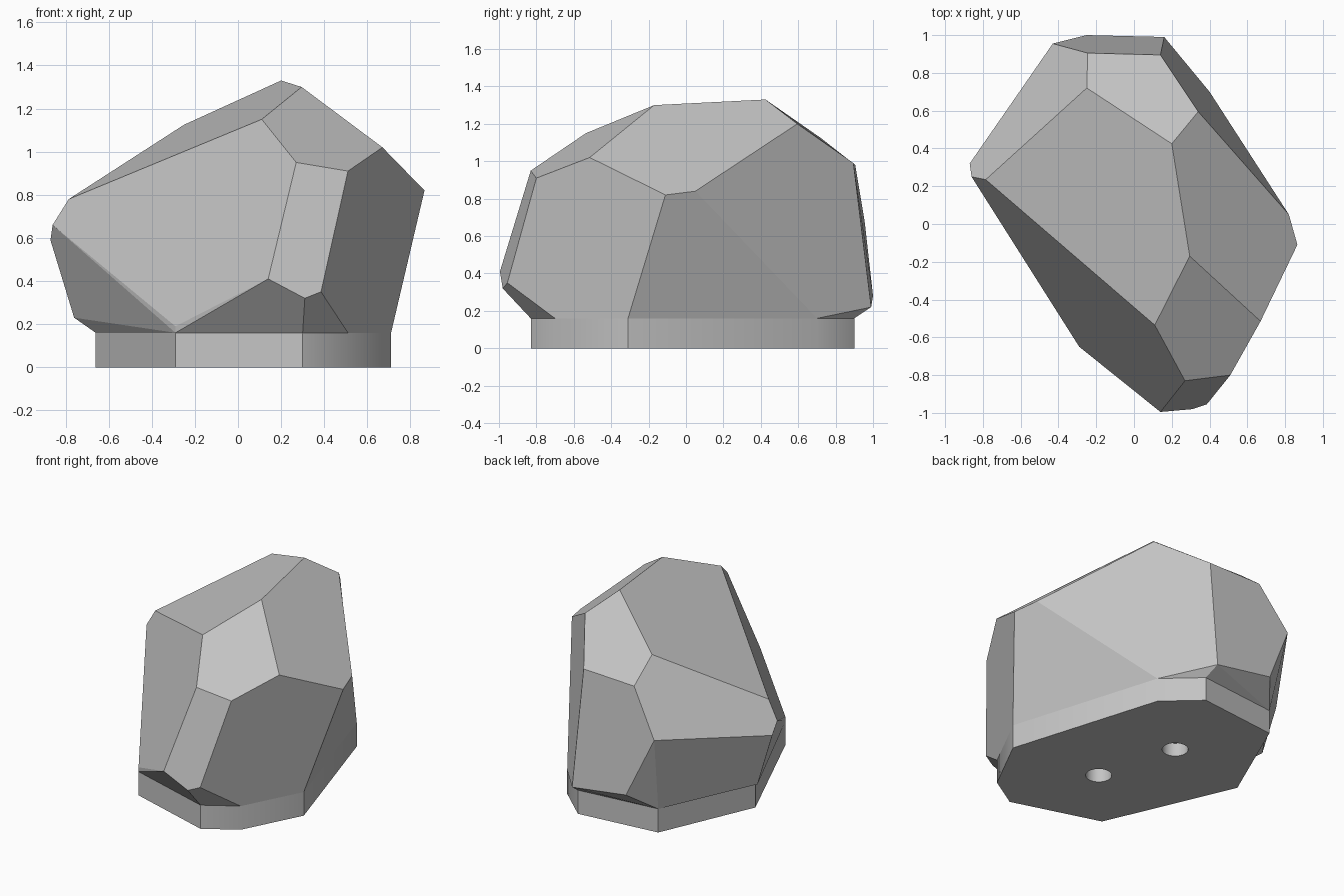
import bpy
import bmesh
import math
from mathutils import Vector

old = bpy.data.objects.get("Cube")
if old:
    bpy.data.objects.remove(old, do_unlink=True)

BASE_TOP = 0.16
HOLE_RADIUS = 0.08
HOLE_DEPTH = 0.09

# One plain grey for the whole model
grey = bpy.data.materials.new("stone grey")
grey.use_nodes = True
colour = (0.55, 0.55, 0.55, 1)
grey.diffuse_color = colour
grey.node_tree.nodes["Principled BSDF"].inputs["Base Color"].default_value = colour


def make_object(name, bm):
    """Turn a bmesh into a linked object with the grey material."""
    bmesh.ops.recalc_face_normals(bm, faces=bm.faces[:])
    mesh = bpy.data.meshes.new(name)
    bm.to_mesh(mesh)
    bm.free()
    mesh.materials.append(grey)
    obj = bpy.data.objects.new(name, mesh)
    bpy.context.scene.collection.objects.link(obj)
    return obj


# Footprint shared by the base and the underside of the rock
footprint = [(-.29, -.65), (.30, -.83), (.51, -.70), (.71, -.31), (.40, .70),
             (.18, .90), (-.38, .84), (-.66, .20)]

# Corners of the faceted rock
crown = [(.20, .425, 1.33), (.295, -.17, 1.30), (.11, -.535, 1.15),
         (.34, .595, 1.20), (-.25, .72, 1.125)]
shoulder = [(.27, -.83, .95), (.51, -.80, .91), (.67, -.515, 1.02),
            (.865, -.11, .82), (.82, .05, .84), (.14, .895, .99),
            (-.245, .905, .98), (-.785, .235, .78), (-.86, .25, .66),
            (-.87, .32, .59), (-.43, .955, .68)]
skirt = [(.14, -.995, .41), (.31, -.98, .32), (.385, -.955, .35),
         (-.29, -.65, .19), (.16, .99, .22), (-.25, 1.0, .28),
         (-.76, .32, .23)]

# Rock: convex hull of the corners with near-flat facets merged
bm = bmesh.new()
for p in crown + shoulder + skirt + [(x, y, BASE_TOP) for x, y in footprint]:
    bm.verts.new(p)
hull = bmesh.ops.convex_hull(bm, input=bm.verts[:])
loose = [v for v in bm.verts if not v.link_faces]
bmesh.ops.delete(bm, geom=loose, context='VERTS')
bmesh.ops.dissolve_limit(bm, angle_limit=math.radians(5),
                         verts=bm.verts[:], edges=bm.edges[:])
rock = make_object("rock", bm)

# Base: footprint extruded up to the rock
bm = bmesh.new()
floor = bm.faces.new([bm.verts.new((x, y, 0)) for x, y in footprint])
wall = bmesh.ops.extrude_face_region(bm, geom=[floor], use_keep_orig=True)
lifted = [g for g in wall["geom"] if isinstance(g, bmesh.types.BMVert)]
bmesh.ops.translate(bm, verts=lifted, vec=Vector((0, 0, BASE_TOP)))
base = make_object("base", bm)

# Two round sockets cut into the underside
for i, (x, y) in enumerate([(-.065, .315), (.09, -.23)]):
    bm = bmesh.new()
    bmesh.ops.create_cone(bm, cap_ends=True, segments=32, radius1=HOLE_RADIUS,
                          radius2=HOLE_RADIUS, depth=HOLE_DEPTH * 2)
    bmesh.ops.translate(bm, verts=bm.verts[:], vec=Vector((x, y, 0)))
    cutter = make_object("socket_cutter_%d" % i, bm)
    cutter.hide_render = True
    cutter.hide_set(True)
    cut = base.modifiers.new("socket_%d" % i, 'BOOLEAN')
    cut.operation = 'DIFFERENCE'
    cut.solver = 'EXACT'
    cut.object = cutter

# Apply the cuts, then remove the cutters
graph = bpy.context.evaluated_depsgraph_get()
carved = bpy.data.meshes.new_from_object(base.evaluated_get(graph))
base.modifiers.clear()
base.data = carved
for obj in [o for o in bpy.data.objects if o.name.startswith("socket_cutter")]:
    bpy.data.objects.remove(obj, do_unlink=True)

# Soften the shallow corners of the base wall, keep the rest crisp
bpy.ops.object.select_all(action='DESELECT')
base.select_set(True)
bpy.context.view_layer.objects.active = base
bpy.ops.object.shade_smooth_by_angle(angle=math.radians(36))
